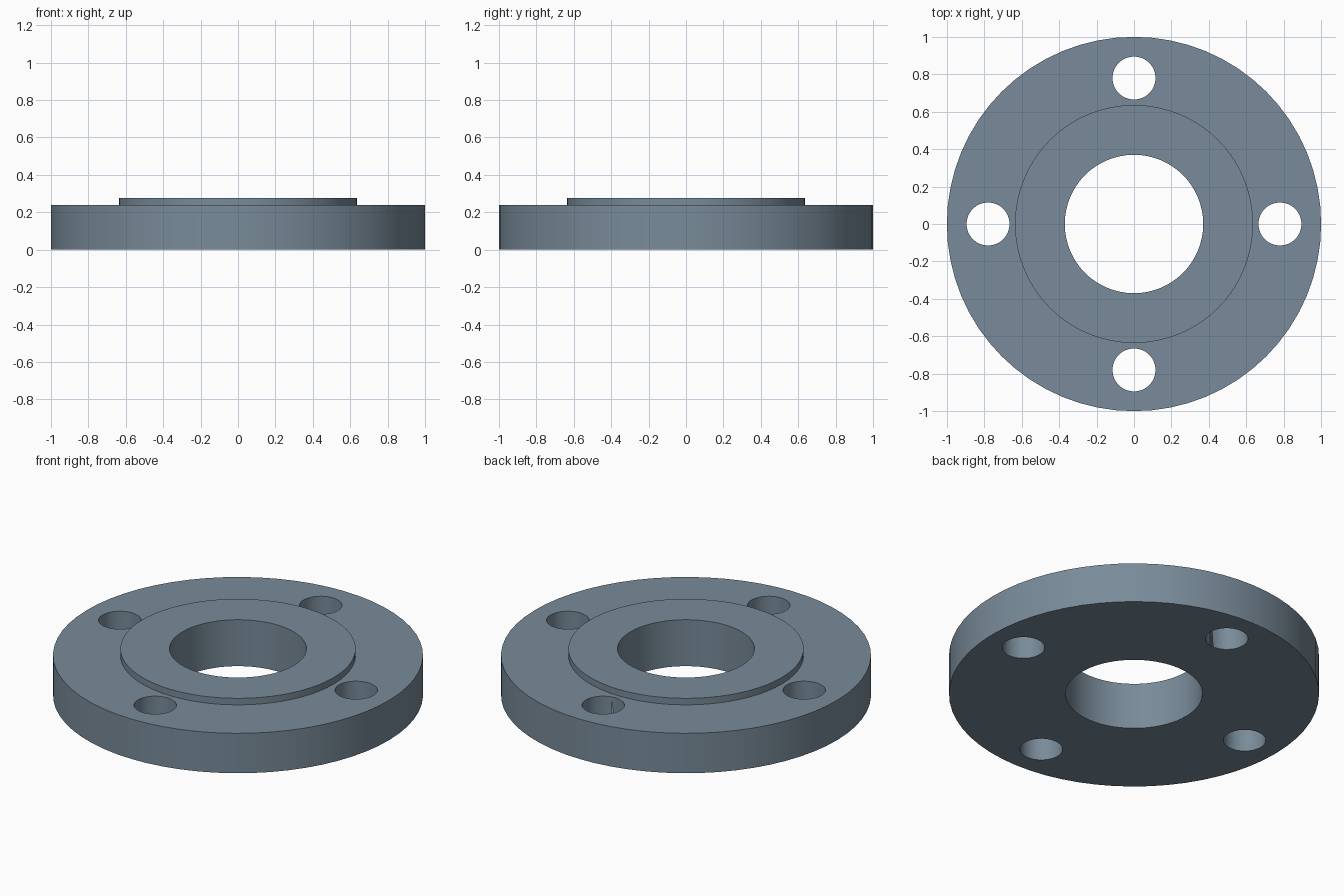
import bpy, bmesh
from math import cos, sin, pi

if "Cube" in bpy.data.objects:
    bpy.data.objects.remove(bpy.data.objects["Cube"])

SEGMENTS = 64
HOLES = 4
HOLE_CIRCLE = 0.78
HOLE_RADIUS = 0.115

steel = bpy.data.materials.new("steel")
steel.diffuse_color = (0.19, 0.26, 0.32, 1)
steel.use_nodes = True
steel.node_tree.nodes["Principled BSDF"].inputs["Base Color"].default_value = steel.diffuse_color


def lathe(name, profile):
    """Revolve a closed (radius, height) profile around z."""
    bm = bmesh.new()
    rings = [[bm.verts.new((r * cos(2 * pi * i / SEGMENTS), r * sin(2 * pi * i / SEGMENTS), z))
              for r, z in profile] for i in range(SEGMENTS)]
    n = len(profile)
    for i in range(SEGMENTS):
        a, b = rings[i], rings[(i + 1) % SEGMENTS]
        for j in range(n):
            k = (j + 1) % n
            bm.faces.new((a[j], b[j], b[k], a[k]))
    bmesh.ops.recalc_face_normals(bm, faces=bm.faces)
    mesh = bpy.data.meshes.new(name)
    bm.to_mesh(mesh)
    bm.free()
    obj = bpy.data.objects.new(name, mesh)
    bpy.context.collection.objects.link(obj)
    return obj


# Flange disc with bore and raised sealing face
flange = lathe("flange", [(0.37, 0), (1, 0), (1, 0.238), (0.636, 0.238),
                          (0.636, 0.277), (0.37, 0.277)])
flange.data.materials.append(steel)

# Bolt holes, cut right through the rim
for i in range(HOLES):
    angle = 2 * pi * i / HOLES
    bpy.ops.mesh.primitive_cylinder_add(
        vertices=SEGMENTS // 2, radius=HOLE_RADIUS, depth=1,
        location=(HOLE_CIRCLE * cos(angle), HOLE_CIRCLE * sin(angle), 0.12))
    cutter = bpy.context.object
    cutter.name = f"bolt_hole_cutter_{i + 1}"
    cutter.hide_render = True
    cutter.hide_set(True)
    cut = flange.modifiers.new(f"bolt_hole_{i + 1}", 'BOOLEAN')
    cut.operation = 'DIFFERENCE'
    cut.solver = 'EXACT'
    cut.object = cutter

# Smooth round walls with crisp rims
bpy.ops.object.select_all(action='DESELECT')
flange.select_set(True)
bpy.context.view_layer.objects.active = flange
for mod in [m.name for m in flange.modifiers]:
    bpy.ops.object.modifier_apply(modifier=mod)
bpy.ops.object.shade_smooth_by_angle(angle=pi / 6)
